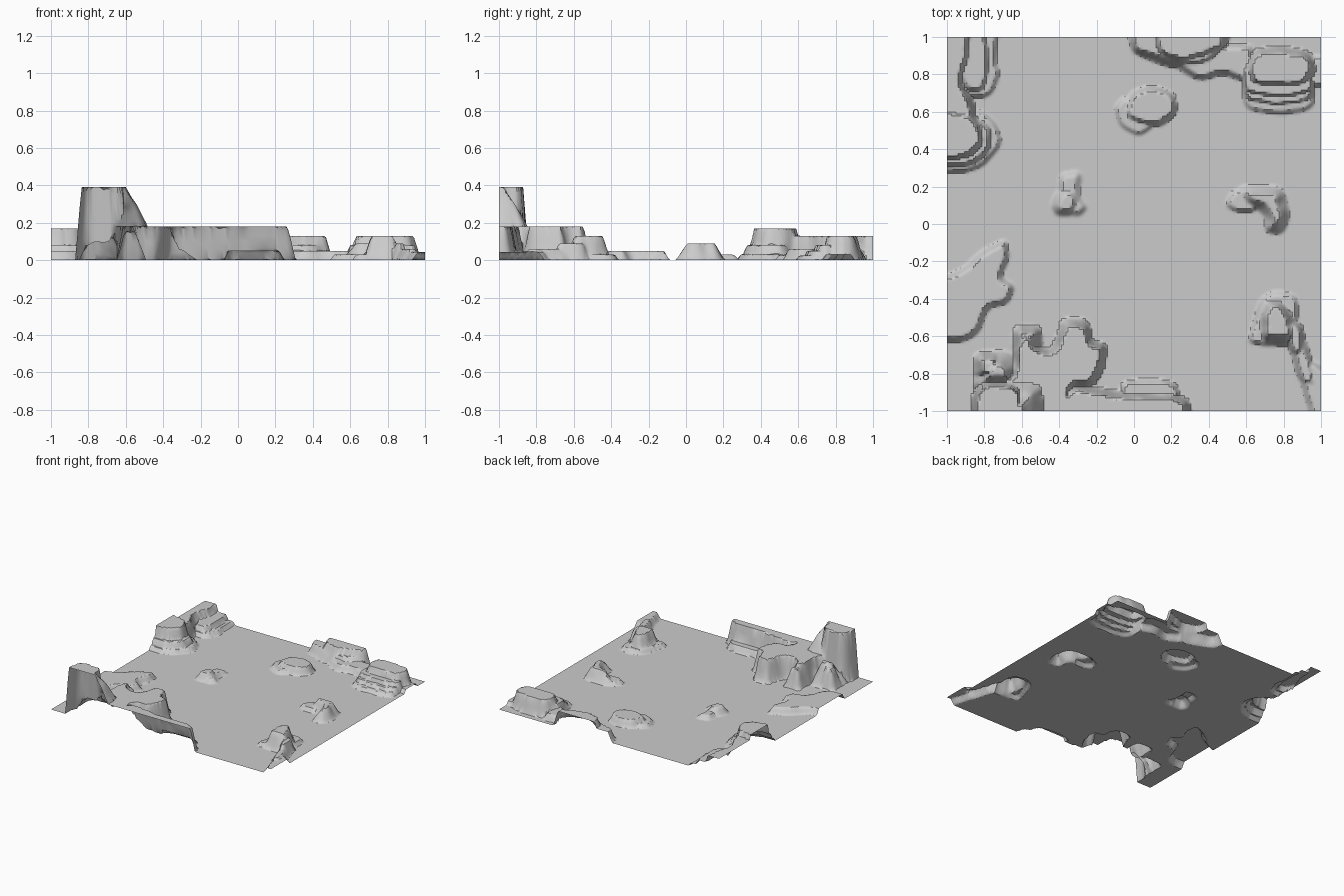
import bpy
import math
from mathutils import noise, Vector

N = 170                       # grid cells per side
STEP = 2.0 / N
Z = [[0.0] * (N + 1) for _ in range(N + 1)]


def rounded(pts):
    """Corner-cut an outline twice so it reads as a weathered shape."""
    for _ in range(2):
        out = []
        for i, (ax, ay) in enumerate(pts):
            bx, by = pts[(i + 1) % len(pts)]
            out.append((ax * .8 + bx * .2, ay * .8 + by * .2))
            out.append((ax * .2 + bx * .8, ay * .2 + by * .8))
        pts = out
    return pts


def inside_depth(x, y, pts):
    """Distance to the outline if inside it, otherwise 0."""
    inside, best = False, 9.0
    for i, (ax, ay) in enumerate(pts):
        bx, by = pts[i - 1]
        if (ay > y) != (by > y) and x < (bx - ax) * (y - ay) / (by - ay) + ax:
            inside = not inside
        dx, dy = bx - ax, by - ay
        t = max(0, min(1, ((x - ax) * dx + (y - ay) * dy) / (dx * dx + dy * dy + 1e-12)))
        best = min(best, math.hypot(x - ax - t * dx, y - ay - t * dy))
    return best if inside else 0.0


def mesa(height, slope, pts, base=0.0):
    """Raise a flat-topped rock with the given foot outline."""
    pts = rounded(pts)
    xs, ys = [p[0] for p in pts], [p[1] for p in pts]
    for j in range(N + 1):
        y = -1 + j * STEP
        if not min(ys) <= y <= max(ys):
            continue
        for i in range(N + 1):
            x = -1 + i * STEP
            if not min(xs) <= x <= max(xs):
                continue
            d = inside_depth(x, y, pts)
            if d <= 0:
                continue
            d *= 1 + .3 * noise.noise(Vector((x * 14, y * 14, 0)))
            t = min(1, d / slope)
            Z[j][i] = max(Z[j][i], base * min(1, d / .02) + (height - base) * t ** 1.15)


# front left: lobed plateau, front strip and tall butte
mesa(.18, .035, [(-.87, -1.1), (-.85, -.86), (-.66, -.83), (-.64, -.62), (-.56, -.55), (-.51, -.66),
                 (-.44, -.67), (-.39, -.53), (-.31, -.5), (-.23, -.54), (-.23, -.62), (-.14, -.64),
                 (-.16, -.78), (-.22, -.87), (-.34, -.88), (-.31, -1.1)])
mesa(.18, .04, [(-.4, -1.2), (-.4, -.84), (-.1, -.89), (.1, -.9), (.22, -.9), (.31, -.95), (.32, -1.2)])
mesa(.17, .09, [(-.87, -.9), (-.85, -.76), (-.79, -.68), (-.68, -.67), (-.6, -.75), (-.6, -.9)])
mesa(.05, .02, [(-.08, -.95), (-.07, -.83), (.22, -.83), (.26, -.95)])
for cx, cy in [(-.78, -.76), (-.57, -.62), (-.32, -.58)]:
    mesa(.15, .05, [(cx - .08, cy - .08), (cx - .08, cy + .08), (cx + .08, cy + .08), (cx + .08, cy - .08)])
mesa(.39, .03, [(-.88, -1.3), (-.87, -.92), (-.82, -.84), (-.65, -.84), (-.58, -.9), (-.58, -1.3)])
mesa(.39, .13, [(-.86, -1.3), (-.84, -.85), (-.55, -.83), (-.47, -.87), (-.46, -1.3)], base=.17)

# left: low shelf
mesa(.05, .03, [(-1.1, -.3), (-.92, -.24), (-.82, -.14), (-.68, -.07), (-.66, -.18), (-.71, -.28), (-.63, -.33),
                (-.67, -.43), (-.78, -.45), (-.82, -.58), (-.92, -.64), (-1.1, -.62)])

# back left: high knoll, corner plateau and stepped skirts
mesa(.17, .04, [(-1.2, .34), (-.9, .32), (-.78, .43), (-.81, .55), (-.88, .62), (-1.2, .64)])
mesa(.13, .04, [(-1.3, .5), (-.82, .52), (-.86, .68), (-.91, .78), (-.86, .88), (-.84, 1.3), (-1.3, 1.3)])
mesa(.08, .03, [(-1.2, .29), (-.86, .29), (-.75, .4), (-.75, .54), (-.9, .6), (-1.2, .6)])
mesa(.03, .02, [(-1.2, .27), (-.84, .27), (-.7, .42), (-.73, .54), (-.82, .62), (-1.2, .64)])
mesa(.07, .03, [(-.95, .7), (-.8, .69), (-.76, .82), (-.79, 1.2), (-.95, 1.2)])
mesa(.03, .02, [(-.95, .67), (-.77, .67), (-.71, .8), (-.74, .88), (-.7, 1.2), (-.95, 1.2)])

# back: stepped ridge
mesa(.13, .04, [(.08, 1.2), (.1, .9), (.22, .84), (.4, .88), (.52, .95), (.48, 1.2)])
mesa(.08, .04, [(-.04, 1.2), (-.03, .93), (.06, .88), (.2, .83), (.4, .83), (.52, .96), (.5, 1.2)])
mesa(.05, .03, [(.2, .92), (.24, .82), (.35, .76), (.48, .8), (.62, .74), (.66, .96), (.5, .97)])

# back right: broad mesa with terraces
mesa(.13, .04, [(.58, .83), (.62, .73), (.78, .71), (.93, .73), (.99, .83), (.95, .92), (.78, .96), (.62, .93)])
for h, o in [(.08, .045), (.05, .085), (.025, .13)]:
    mesa(h, .02, [(.57, .82), (.58, .74 - o), (.78, .71 - o), (.92, .73 - o), (.98, .78 - o), (.9, .9), (.65, .95)])
mesa(.03, .02, [(.85, .9), (.9, .72), (1.1, .74), (1.1, .9)])

# right: stepped rock with a descending tail
mesa(.13, .05, [(.67, -.64), (.66, -.48), (.7, -.4), (.8, -.4), (.87, -.5), (.89, -.62), (.8, -.66)])
mesa(.03, .02, [(.6, -.64), (.63, -.54), (.67, -.4), (.75, -.35), (.88, -.38), (.88, -.55), (.76, -.66)])
mesa(.09, .03, [(.78, -.5), (.9, -.52), (.93, -.7), (.84, -.72)])
mesa(.06, .03, [(.82, -.62), (.92, -.6), (.97, -.78), (.98, -.88), (.88, -.86)])
mesa(.045, .03, [(.86, -.75), (.97, -.72), (1.1, -.85), (1.1, -1.1), (.96, -1.1), (.91, -.93)])

# scattered rocks
mesa(.09, .055, [(.58, .1), (.54, .21), (.8, .21), (.84, .05), (.8, -.06), (.7, -.05), (.69, .06)])
mesa(.03, .02, [(.48, .1), (.54, .06), (.66, .06), (.66, .18), (.53, .19)])
mesa(.06, .03, [(-.06, .6), (-.02, .54), (.14, .51), (.24, .6), (.22, .7), (.1, .75), (-.02, .71)])
mesa(.025, .02, [(-.11, .62), (-.08, .52), (.03, .46), (.13, .54), (.05, .66), (-.06, .69)])
mesa(.06, .04, [(-.45, .1), (-.42, .04), (-.32, .04), (-.28, .12), (-.32, .2), (-.41, .19)])
mesa(.03, .03, [(-.41, .15), (-.4, .28), (-.27, .29), (-.29, .15), (-.24, .09), (-.29, .03), (-.4, .06)])

# terrain sheet
verts = [(-1 + i * STEP, -1 + j * STEP, Z[j][i]) for j in range(N + 1) for i in range(N + 1)]
row = N + 1
faces = [(j * row + i, j * row + i + 1, (j + 1) * row + i + 1, (j + 1) * row + i)
         for j in range(N) for i in range(N)]
mesh = bpy.data.meshes.new("terrain")
mesh.from_pydata(verts, [], faces)
terrain = bpy.data.objects.new("terrain", mesh)
bpy.context.collection.objects.link(terrain)
bpy.context.view_layer.objects.active = terrain
terrain.select_set(True)
bpy.ops.object.shade_smooth_by_angle(angle=math.radians(35))
